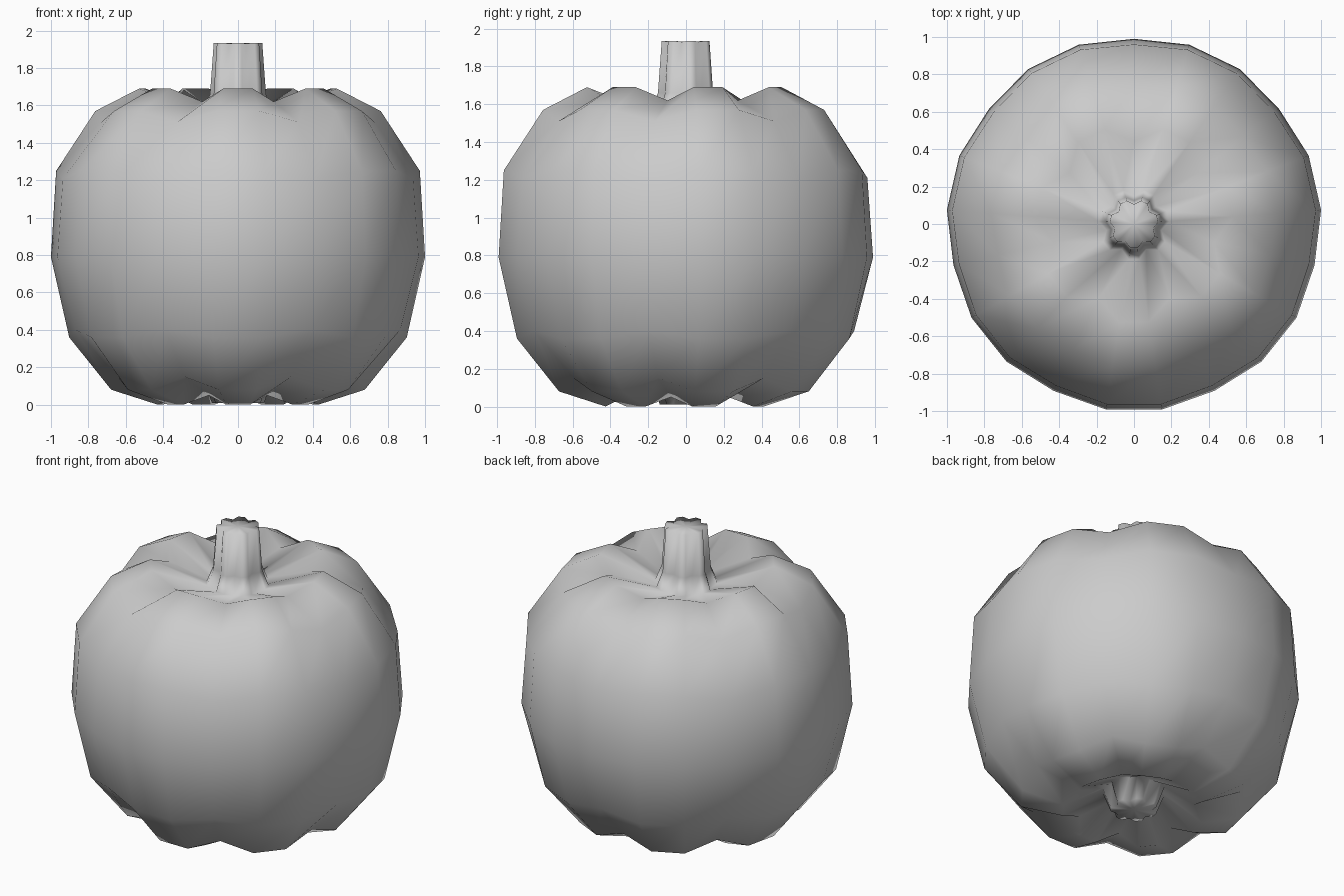
import bpy
import bmesh
import math

cube = bpy.data.objects.get("Cube")
if cube:
    bpy.data.objects.remove(cube, do_unlink=True)

LOBES = 7
SIDES = LOBES * 3  # each lobe: one groove column and two crest columns

# One flat colour
grey = bpy.data.materials.new("plain_grey")
grey.use_nodes = True
colour = (0.6, 0.6, 0.6, 1.0)
grey.diffuse_color = colour
grey.node_tree.nodes["Principled BSDF"].inputs["Base Color"].default_value = colour

# Profile from bottom stub to stem top: (crest radius, crest z, groove radius, groove z)
profile = [
    (0.14, 0.01, 0.11, 0.01),   # blossom stub end
    (0.19, 0.14, 0.15, 0.15),   # stub root
    (0.43, 0.00, 0.36, 0.05),   # underside of lobes
    (0.68, 0.08, 0.66, 0.15),
    (0.905, 0.36, 0.89, 0.40),
    (1.003, 0.79, 0.99, 0.79),  # widest ring
    (0.975, 1.25, 0.96, 1.21),
    (0.765, 1.57, 0.75, 1.51),
    (0.53, 1.69, 0.44, 1.62),   # shoulder of lobes
    (0.19, 1.56, 0.15, 1.54),   # stem root
    (0.15, 1.66, 0.125, 1.66),
    (0.13, 1.935, 0.105, 1.93),  # stem top
]


def make_ring(bm, crest_r, crest_z, groove_r, groove_z):
    ring = []
    for i in range(SIDES):
        a = math.pi / 2 + math.tau * i / SIDES
        r, z = (groove_r, groove_z) if i % 3 == 0 else (crest_r, crest_z)
        ring.append(bm.verts.new((r * math.cos(a), r * math.sin(a), z)))
    return ring


def cap(bm, ring, z):
    tip = bm.verts.new((0, 0, z))
    for i in range(SIDES):
        bm.faces.new((ring[i], ring[(i + 1) % SIDES], tip))


# Lobed pumpkin flowing into its stem and stub as one smooth skin
bm = bmesh.new()
rings = [make_ring(bm, *row) for row in profile]
for low, high in zip(rings, rings[1:]):
    for i in range(SIDES):
        j = (i + 1) % SIDES
        bm.faces.new((low[i], low[j], high[j], high[i]))
cap(bm, rings[0], 0.01)
cap(bm, rings[-1], 1.93)
bmesh.ops.recalc_face_normals(bm, faces=bm.faces[:])
for face in bm.faces:
    face.smooth = True

mesh = bpy.data.meshes.new("pumpkin_with_stem")
bm.to_mesh(mesh)
bm.free()
mesh.materials.append(grey)
pumpkin = bpy.data.objects.new("pumpkin_with_stem", mesh)
bpy.context.scene.collection.objects.link(pumpkin)
